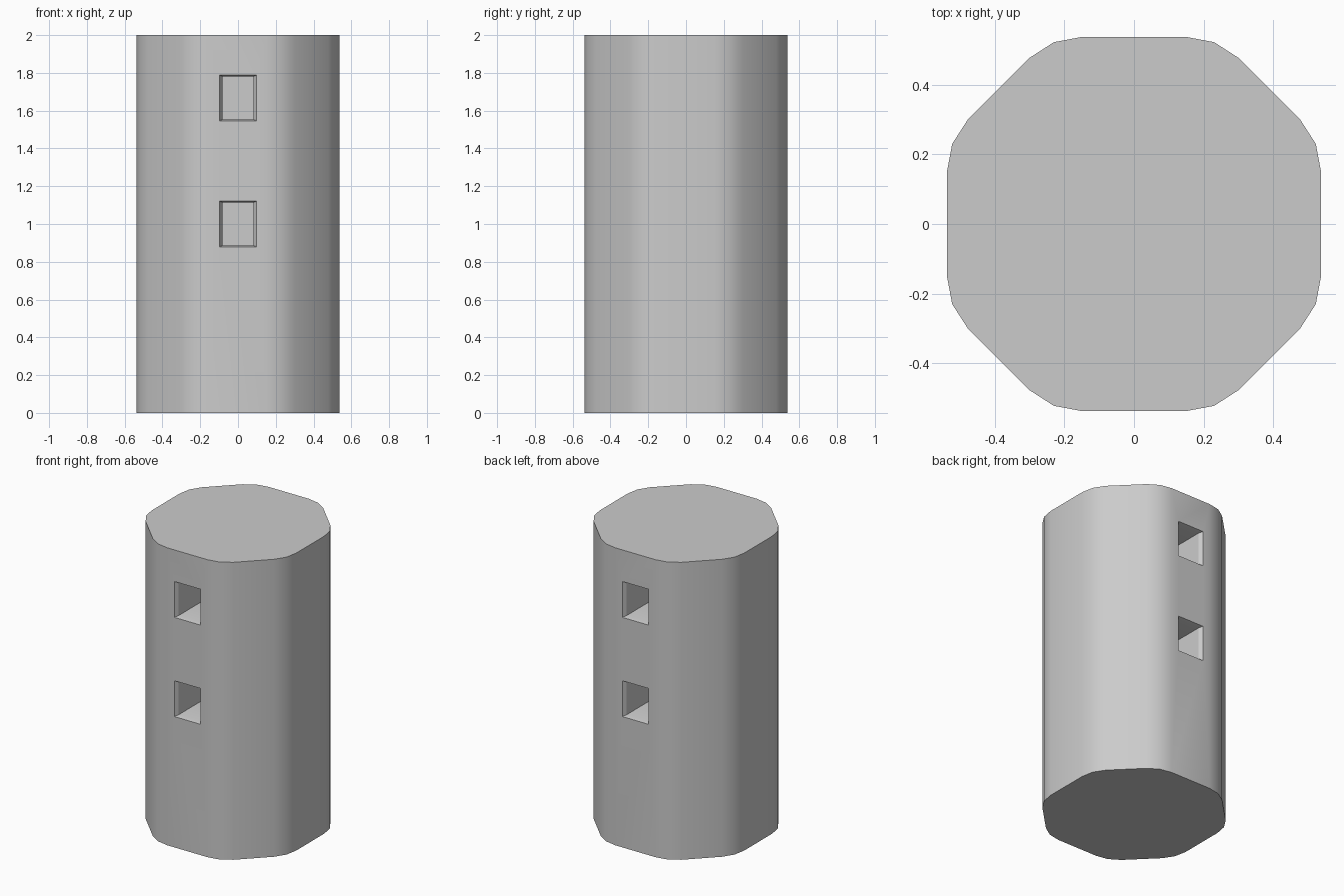
import bpy, bmesh

if "Cube" in bpy.data.objects:
    bpy.data.objects.remove(bpy.data.objects["Cube"])

def make_object(name, rings):
    """Loft equal-length point rings into a closed, capped mesh."""
    bm = bmesh.new()
    loops = [[bm.verts.new(p) for p in ring] for ring in rings]
    n = len(loops[0])
    for a, b in zip(loops, loops[1:]):
        for i in range(n):
            j = (i + 1) % n
            bm.faces.new((a[i], a[j], b[j], b[i]))
    bm.faces.new(loops[0])
    bm.faces.new(loops[-1])
    bmesh.ops.recalc_face_normals(bm, faces=bm.faces)
    mesh = bpy.data.meshes.new(name)
    bm.to_mesh(mesh)
    bm.free()
    ob = bpy.data.objects.new(name, mesh)
    bpy.context.collection.objects.link(ob)
    return ob

# Tower body: octagon-like outline with softened corners, one quadrant turned four times
quadrant = [(0.537, 0.15), (0.522, 0.23), (0.477, 0.30),
            (0.30, 0.477), (0.23, 0.522), (0.15, 0.537)]
outline = []
for _ in range(4):
    outline += quadrant
    quadrant = [(-y, x) for x, y in quadrant]
tower = make_object("tower_body", [[(x, y, z) for x, y in outline] for z in (0, 2)])

# Window recesses with a chamfered rim, two on the front and two on the back
def window_ring(half_w, half_h, y, zc):
    return [(sx * half_w, y, zc + sz * half_h)
            for sx, sz in ((-1, -1), (1, -1), (1, 1), (-1, 1))]

for side in (-1, 1):
    for zc in (1.0, 1.667):
        steps = [(0.113, 0.127, 0.562), (0.083, 0.114, 0.512), (0.083, 0.114, 0.23)]
        cutter = make_object("window_cutter",
                             [window_ring(w, h, side * y, zc) for w, h, y in steps])
        cutter.hide_render = True
        mod = tower.modifiers.new("window", 'BOOLEAN')
        mod.operation = 'DIFFERENCE'
        mod.solver = 'EXACT'
        mod.object = cutter
        bpy.context.view_layer.objects.active = tower
        bpy.ops.object.modifier_apply(modifier=mod.name)
        bpy.data.objects.remove(cutter)

# Smooth sides, crisp rims
bpy.ops.object.select_all(action='DESELECT')
tower.select_set(True)
bpy.context.view_layer.objects.active = tower
bpy.ops.object.shade_smooth_by_angle(angle=0.52)
